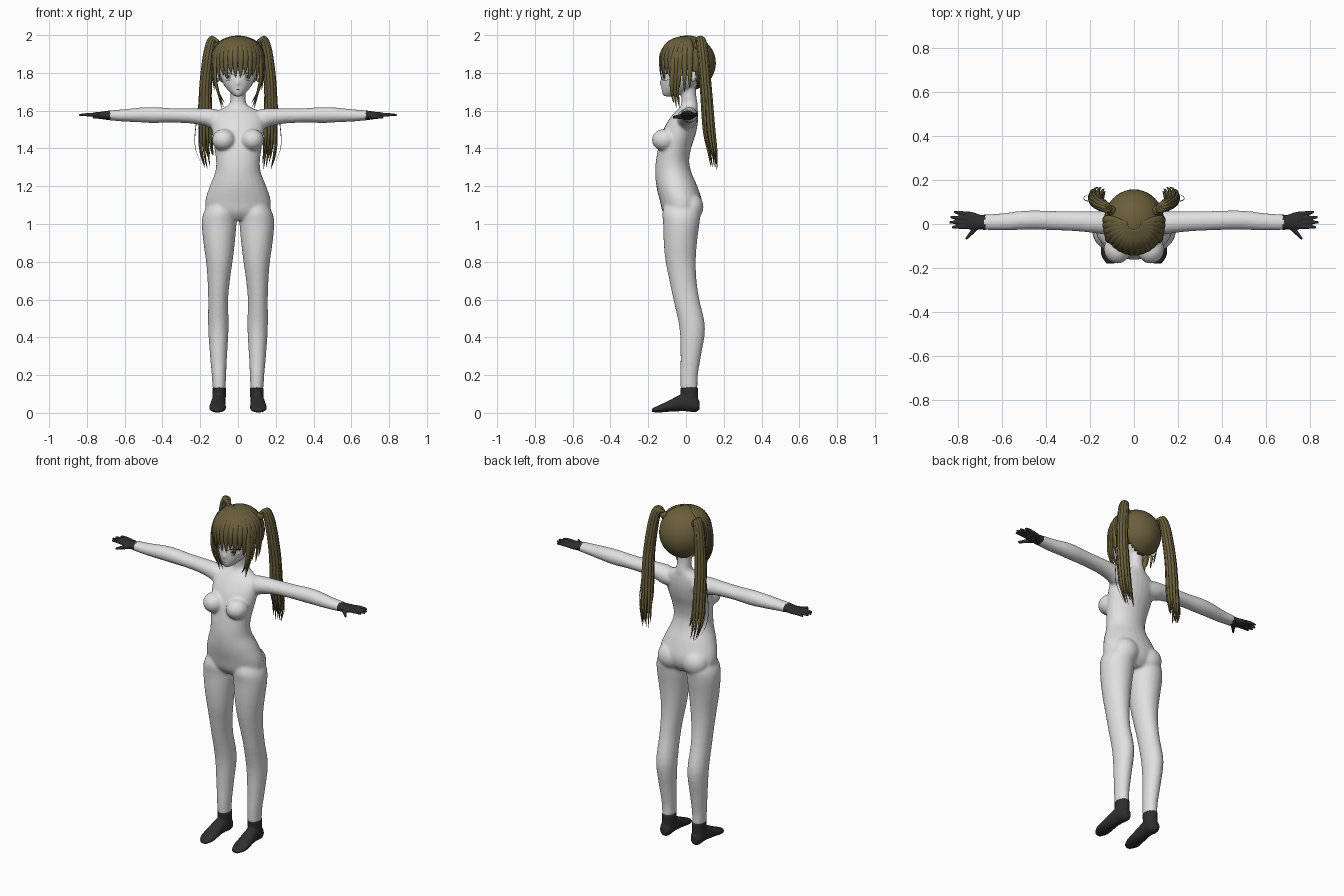
import bpy, bmesh, math, random
from mathutils import Vector, Matrix

if "Cube" in bpy.data.objects:
    bpy.data.objects.remove(bpy.data.objects["Cube"])
random.seed(4)


def material(name, r, g, b):
    m = bpy.data.materials.new(name)
    m.use_nodes = True
    m.diffuse_color = (r, g, b, 1)
    bsdf = m.node_tree.nodes["Principled BSDF"]
    bsdf.inputs["Base Color"].default_value = (r, g, b, 1)
    bsdf.inputs["Roughness"].default_value = 0.7
    return m


SKIN = material("pale grey", 0.75, 0.75, 0.76)
DARK = material("charcoal", 0.028, 0.028, 0.03)
HAIR = material("olive brown", 0.145, 0.115, 0.045)
IRIS = material("mid grey", 0.35, 0.35, 0.36)
WHITE = material("eye white", 0.85, 0.85, 0.85)


def spline(pts, n):
    """Catmull-Rom samples through tuples of any length."""
    out = []
    for i in range(len(pts) - 1):
        p = [pts[max(0, min(len(pts) - 1, i + k))] for k in (-1, 0, 1, 2)]
        for j in range(n):
            t = j / n
            out.append(tuple(0.5 * (2 * b + (c - a) * t + (2*a - 5*b + 4*c - d) * t * t
                                    + (3*b - a - 3*c + d) * t ** 3) for a, b, c, d in zip(*p)))
    return out + [pts[-1]]


def skin_rings(bm, rings):
    loops = [[bm.verts.new(p) for p in r] for r in rings]
    n = len(loops[0])
    for a, b in zip(loops, loops[1:]):
        for i in range(n):
            bm.faces.new((a[i], a[(i + 1) % n], b[(i + 1) % n], b[i]))
    bm.faces.new(loops[0])
    bm.faces.new(loops[-1])


def loft(bm, axis, rings, side=1, sides=24):
    """Rings are (position on axis, centre u, radius u, centre v, radius v)."""
    out = []
    for pos, cu, ru, cv, rv in spline(rings, 4):
        ring = []
        for i in range(sides):
            a = math.tau * i / sides
            u, v = cu + ru * math.cos(a), cv + rv * math.sin(a)
            p = {"x": (pos, u, v), "y": (u, pos, v), "z": (u, v, pos)}[axis]
            ring.append((p[0] * side, p[1], p[2]))
        out.append(ring)
    skin_rings(bm, out)


def front_back(rows):
    """Rows of (z, half width, front y, back y) become loft rings."""
    return [(z, 0, w, (f + b) / 2, (b - f) / 2) for z, w, f, b in rows]


def ball(bm, centre, radii, seg=24):
    m = Matrix.Translation(centre) @ Matrix.Diagonal((*radii, 1))
    return bmesh.ops.create_uvsphere(bm, u_segments=seg, v_segments=seg // 2, radius=1, matrix=m)


def finish(name, bm, mat, voxel=0, smooth=6):
    bmesh.ops.recalc_face_normals(bm, faces=bm.faces[:])
    me = bpy.data.meshes.new(name)
    bm.to_mesh(me)
    bm.free()
    me.materials.append(mat)
    me.shade_smooth()
    ob = bpy.data.objects.new(name, me)
    bpy.context.collection.objects.link(ob)
    if voxel:
        r = ob.modifiers.new("blend", "REMESH")
        r.mode, r.voxel_size, r.use_smooth_shade = "VOXEL", voxel, True
        s = ob.modifiers.new("soften", "SMOOTH")
        s.factor, s.iterations = 0.5, smooth
    return ob


# Body: torso, neck, head, arms and legs blended into one surface
bm = bmesh.new()
loft(bm, "z", front_back([
    (1.02, .07, -.09, .04), (1.06, .16, -.122, .075), (1.12, .174, -.138, .085),
    (1.2, .15, -.157, .06), (1.27, .122, -.163, .03), (1.33, .116, -.16, .017),
    (1.4, .125, -.148, .027), (1.47, .135, -.13, .05), (1.53, .14, -.105, .062),
    (1.58, .13, -.07, .064), (1.61, .085, -.04, .062), (1.635, .046, -.025, .062),
    (1.68, .04, -.025, .055), (1.74, .04, -.025, .055)]))
HEAD = [(1.675, .014, -.118, -.07), (1.69, .035, -.126, -.02), (1.72, .064, -.13, .04),
        (1.76, .086, -.132, .085), (1.82, .1, -.13, .12), (1.9, .105, -.115, .12),
        (1.96, .07, -.06, .08)]
loft(bm, "z", front_back(HEAD))
ball(bm, (0, -.13, 1.748), (.009, .014, .014))
for s in (1, -1):
    loft(bm, "z", [
        (1.12, .085, .06, -.025, .08), (1.06, .096, .086, -.025, .1), (1.0, .1, .092, -.025, .096),
        (.9, .1, .083, -.03, .088), (.8, .099, .07, -.028, .08), (.7, .102, .059, -.016, .072),
        (.6, .105, .053, .002, .069), (.45, .104, .054, .033, .068), (.3, .103, .045, .025, .054),
        (.2, .101, .038, .016, .047), (.125, .1, .035, .016, .045)], s)
    loft(bm, "x", [
        (.07, .01, .045, 1.55, .045), (.13, .006, .054, 1.556, .054), (.18, .008, .05, 1.566, .046),
        (.25, .012, .046, 1.572, .04), (.35, .015, .044, 1.575, .038), (.45, .018, .044, 1.577, .042),
        (.52, .016, .043, 1.577, .039), (.6, .01, .039, 1.575, .033), (.69, .008, .035, 1.575, .026)], s)
    ball(bm, (s * .076, -.115, 1.445), (.062, .066, .058))
    ball(bm, (s * .08, .025, 1.09), (.078, .068, .075))
    ball(bm, (s * .108, .035, 1.785), (.016, .024, .036))
finish("body", bm, SKIN, 0.008)

for s, label in ((1, "left"), (-1, "right")):
    # Hands with four fingers and a thumb
    bm = bmesh.new()
    loft(bm, "x", [(.675, .008, .036, 1.575, .027), (.7, .008, .034, 1.575, .023),
                   (.73, .013, .04, 1.575, .019), (.765, .018, .041, 1.577, .014)], s)
    for y, tip in ((.05, .82), (.028, .838), (.007, .842), (-.013, .83)):
        loft(bm, "x", [(.75, y * .9, .011, 1.577, .011), (.79, y, .01, 1.579, .01),
                       (tip, y * 1.1, .006, 1.577, .006)], s, 10)
    loft(bm, "y", [(-.005, .705, .018, 1.572, .015), (-.035, .735, .014, 1.568, .012),
                   (-.07, .766, .007, 1.565, .008)], s, 10)
    finish(label + "_hand", bm, DARK, 0.004, 3)

    # Feet with ankle cuffs
    bm = bmesh.new()
    loft(bm, "z", [(.135, .1, .037, .017, .048), (.1, .1, .036, .018, .046),
                   (.03, .102, .036, .02, .045)], s)
    loft(bm, "y", [(.072, .102, .018, .04, .022), (.05, .102, .034, .045, .041),
                   (0, .103, .037, .055, .047), (-.04, .105, .039, .05, .042),
                   (-.09, .107, .043, .036, .03), (-.14, .108, .043, .022, .02),
                   (-.18, .106, .022, .014, .01)], s)
    finish(label + "_foot", bm, DARK, 0.006, 3)

# Face details as thin plates that follow the face
ROWS = spline(HEAD, 8)


def face_point(x, z):
    row = min(ROWS, key=lambda r: abs(r[0] - z))
    _, w, front, back = row
    yc, ry = (front + back) / 2, (back - front) / 2
    return (x, yc - ry * math.sqrt(max(0, 1 - (x / w) ** 2)), z)


def plate(name, cx, cz, rx, rz, mat, lift, arch=0):
    bm = bmesh.new()
    n = 20
    edge = []
    mid = bm.verts.new(Vector(face_point(cx, cz + arch)) + Vector((0, -lift, 0)))
    for i in range(n):
        a = math.tau * i / n
        dx = rx * math.cos(a)
        p = face_point(cx + dx, cz + rz * math.sin(a) + arch * (1 - (dx / rx) ** 2))
        edge.append(bm.verts.new((p[0], p[1] - lift, p[2])))
    for i in range(n):
        bm.faces.new((mid, edge[i], edge[(i + 1) % n]))
    finish(name, bm, mat)


for s, label in ((1, "left"), (-1, "right")):
    plate(label + "_eye", s * .05, 1.78, .027, .02, WHITE, .002)
    plate(label + "_iris", s * .049, 1.78, .013, .018, IRIS, .004)
    plate(label + "_pupil", s * .049, 1.78, .005, .008, DARK, .005)
    plate(label + "_lash", s * .051, 1.788, .03, .003, DARK, .006, .012)
    plate(label + "_lower_lash", s * .052, 1.764, .018, .001, DARK, .004, -.003)
plate("mouth", 0, 1.712, .011, .0018, DARK, .003)

# Scalp shell, open over the face
CENTRE, SIZE = Vector((0, .01, 1.852)), Vector((.138, .148, .146))
bm = bmesh.new()
ball(bm, CENTRE, SIZE, 40)
open_faces = []
for f in bm.faces:
    c = f.calc_center_median()
    if (c.y < .0 and c.z < 1.87) or (c.y < .06 and c.z < 1.8):
        open_faces.append(f)
bmesh.ops.delete(bm, geom=open_faces, context="FACES")
scalp = finish("scalp_hair", bm, HAIR)
sol = scalp.modifiers.new("thickness", "SOLIDIFY")
sol.thickness, sol.offset = 0.012, -1


def lock(bm, pts, width, thick, ref=None):
    """A flattened hair strand tapering to its tip."""
    path = [Vector(p) for p in spline(pts, 6)]
    rings = []
    for i, p in enumerate(path):
        t = (path[min(i + 1, len(path) - 1)] - path[max(i - 1, 0)]).normalized()
        out = (ref or (p - CENTRE)).copy()
        out = (out - t * out.dot(t)).normalized()
        across = t.cross(out)
        u = i / (len(path) - 1)
        f = (.4 + .6 * min(1, u * 3)) * (1 - u ** 3) + .02
        rings.append([p + across * width * f * math.cos(a) + out * thick * f * math.sin(a)
                      for a in (math.tau * k / 8 for k in range(8))])
    skin_rings(bm, rings)


def on_head(az, el, grow=1.02):
    a, e = math.radians(az), math.radians(el)
    d = Vector((math.sin(a) * math.cos(e), -math.cos(a) * math.cos(e), math.sin(e)))
    return tuple(CENTRE + Vector(d * SIZE for d, SIZE in zip(d, SIZE)) * grow)


# Fringe and long side locks
bm = bmesh.new()
for i, tip in enumerate((1.775, 1.8, 1.765, 1.79, 1.755, 1.74, 1.72, 1.7, 1.72)):
    for s in (1, -1):
        az = s * (6 + i * 11)
        x, y, _ = on_head(az, 0, 1)
        lock(bm, [on_head(az * .8, 76, .99), on_head(az, 48), on_head(az, 18),
                  (x * .98, y * .99, (tip + 1.87) / 2), (x * .9, y * .96, tip)], .02, .008)
for s in (1, -1):
    for az, x, y, tip in ((58, .07, -.075, 1.64), (66, .085, -.06, 1.61), (76, .075, -.045, 1.615)):
        lock(bm, [on_head(s * az, 60), on_head(s * az, 20), (s * .122, y, 1.78),
                  (s * .105, y, 1.7), (s * x, y + .01, tip)], .016, .008)
finish("fringe", bm, HAIR)

# Twin tails made of overlapping strands
for s, label in ((1, "left"), (-1, "right")):
    bm = bmesh.new()
    for k in range(11):
        a = math.tau * k / 10
        j, h = (math.cos(a), math.sin(a)) if k < 10 else (0, 0)
        drop = random.uniform(0, .1)
        lock(bm, [(s * .095, .055, 1.935), (s * (.125 + .012 * j), .075 + .015 * h, 1.98 + .008 * j),
                  (s * (.15 + .018 * j), .088 + .018 * h, 1.92),
                  (s * (.172 + .022 * j), .105 + .022 * h, 1.72),
                  (s * (.172 + .028 * j), .122 + .026 * h, 1.5),
                  (s * (.168 + .03 * j), .14 + .022 * h, 1.37 + drop * .5),
                  (s * (.155 + .025 * j), .15 + .018 * h, 1.28 + drop)], .013, .012, Vector((0, 1, 0)))
    # Loose stray hairs
    for w in (.205, .225):
        lock(bm, [(s * .14, .09, 1.95), (s * .19, .1, 1.75), (s * w, .11, 1.5),
                  (s * w, .125, 1.4), (s * (w - .03), .14, 1.32)], .002, .002, Vector((0, 1, 0)))
    finish(label + "_tail", bm, HAIR)
    bm = bmesh.new()
    ball(bm, (s * .105, .062, 1.945), (.022, .022, .022), 16)
    finish(label + "_hair_tie", bm, HAIR)
